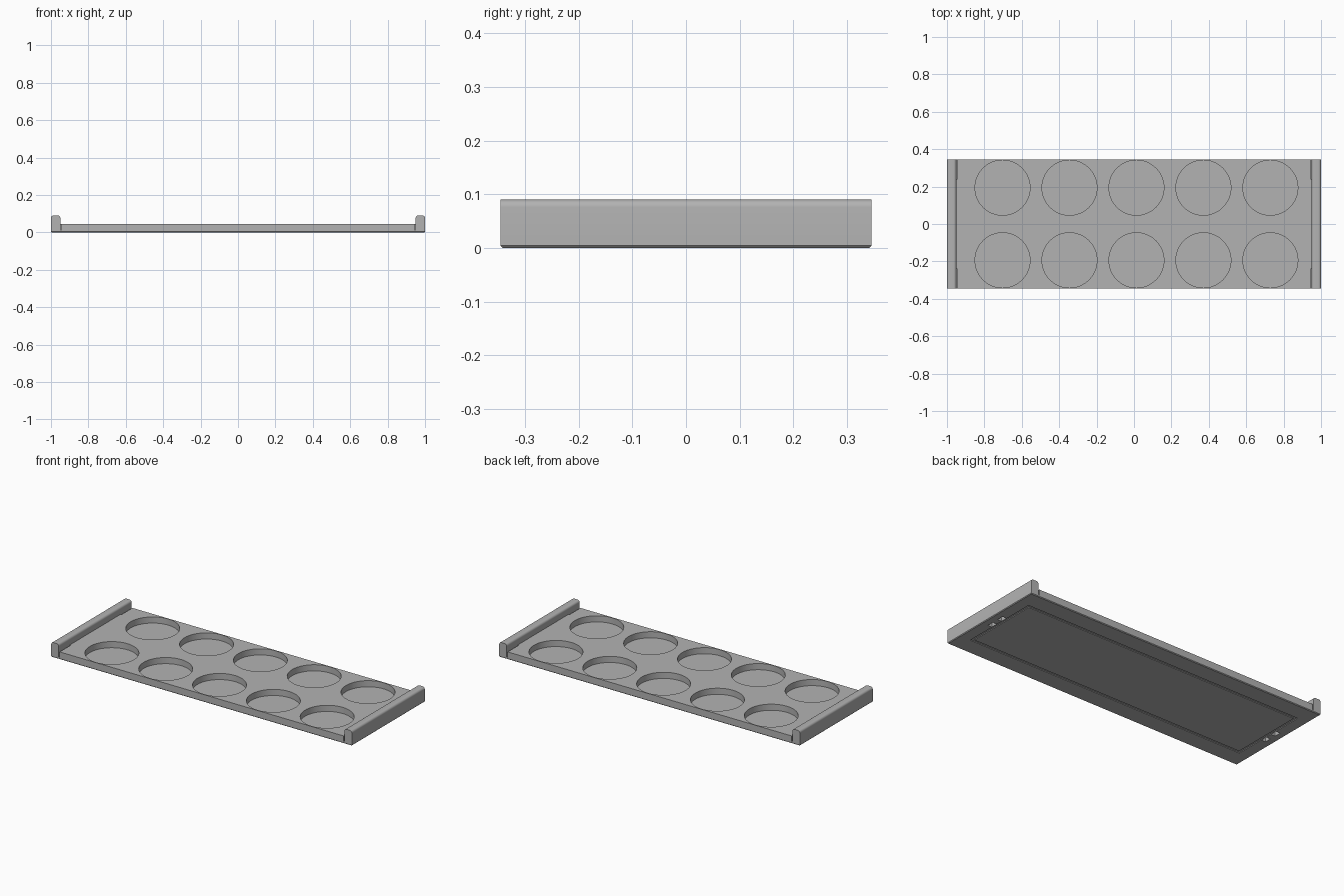
import bpy, bmesh, math
from mathutils import Matrix

if "Cube" in bpy.data.objects:
    bpy.data.objects.remove(bpy.data.objects["Cube"])

HALF_Y = 0.346
PLATE_TOP = 0.045
RAIL_IN, RAIL_TOP, RAIL_R = 0.95, 0.09, 0.014
POCKET_R, POCKET_FLOOR = 0.147, 0.008

grey = bpy.data.materials.new("light grey")
grey.diffuse_color = (0.45, 0.45, 0.45, 1)
grey.use_nodes = True
grey.node_tree.nodes["Principled BSDF"].inputs["Base Color"].default_value = grey.diffuse_color


def make_object(name, bm):
    bmesh.ops.recalc_face_normals(bm, faces=bm.faces[:])
    mesh = bpy.data.meshes.new(name)
    bm.to_mesh(mesh)
    bm.free()
    mesh.materials.append(grey)
    obj = bpy.data.objects.new(name, mesh)
    bpy.context.collection.objects.link(obj)
    return obj


def add_box(bm, lo, hi):
    size = [h - l for l, h in zip(lo, hi)]
    mid = [(h + l) / 2 for l, h in zip(lo, hi)]
    bmesh.ops.create_cube(bm, size=1, matrix=Matrix.Translation(mid) @ Matrix.Diagonal((*size, 1)))


def extrude_faces(bm, faces, vec):
    new = bmesh.ops.extrude_face_region(bm, geom=faces, use_keep_orig=True)["geom"]
    bmesh.ops.translate(bm, vec=vec, verts=[v for v in new if isinstance(v, bmesh.types.BMVert)])


# Tray cross-section: flat plate with a rounded rail at each end
right = [(1, 0)]
for cx, start in ((1 - RAIL_R, 0), (RAIL_IN + RAIL_R, 90)):
    for i in range(7):
        a = math.radians(start + 15 * i)
        right.append((cx + RAIL_R * math.cos(a), RAIL_TOP - RAIL_R + RAIL_R * math.sin(a)))
right.append((RAIL_IN, PLATE_TOP))
profile = right + [(-x, z) for x, z in reversed(right)]

bm = bmesh.new()
face = bm.faces.new([bm.verts.new((x, -HALF_Y, z)) for x, z in profile])
extrude_faces(bm, [face], (0, 2 * HALF_Y, 0))
# Small chamfer around the base
base = [e for e in bm.edges if all(v.co.z < 1e-5 for v in e.verts)]
bmesh.ops.bevel(bm, geom=base, offset=0.004, segments=1, affect='EDGES')
tray = make_object("tray", bm)

cut = bmesh.new()
# Round pockets, two rows of five
for i in range(5):
    for y in (-0.194, 0.194):
        x = 0.013 + (i - 2) * 0.358
        bmesh.ops.create_cone(cut, cap_ends=True, segments=64, radius1=POCKET_R, radius2=POCKET_R,
                              depth=0.1, matrix=Matrix.Translation((x, y, POCKET_FLOOR + 0.05)))
for sx in (-1, 1):
    for sy in (-1, 1):
        # Locking slots under each end
        x, y = 0.945 * sx, 0.04 * sy
        add_box(cut, (x - 0.014, y - 0.02, -0.01), (x + 0.014, y + 0.02, 0.03))
        # Narrow slits beside the rails at the corners
        x, y0, y1 = 0.947 * sx, sorted((0.24 * sy, 0.36 * sy))[0], sorted((0.24 * sy, 0.36 * sy))[1]
        add_box(cut, (x - 0.003, y0, 0.012), (x + 0.003, y1, 0.06))
# Shallow rectangular groove in the underside
rings = [[cut.verts.new((sx * w, sy * h, -0.01)) for sx, sy in ((-1, -1), (1, -1), (1, 1), (-1, 1))]
         for w, h in ((0.93, 0.24), (0.915, 0.225))]
quads = [cut.faces.new((rings[0][i], rings[0][(i + 1) % 4], rings[1][(i + 1) % 4], rings[1][i]))
         for i in range(4)]
extrude_faces(cut, quads, (0, 0, 0.014))
cutter = make_object("cutter", cut)
cutter.hide_render = True

mod = tray.modifiers.new("cutouts", 'BOOLEAN')
mod.operation, mod.solver, mod.object = 'DIFFERENCE', 'EXACT', cutter
bpy.context.view_layer.objects.active = tray
tray.select_set(True)
cutter.select_set(False)
bpy.ops.object.modifier_apply(modifier=mod.name)
bpy.data.objects.remove(cutter)
bpy.ops.object.shade_smooth_by_angle(angle=math.radians(30))
